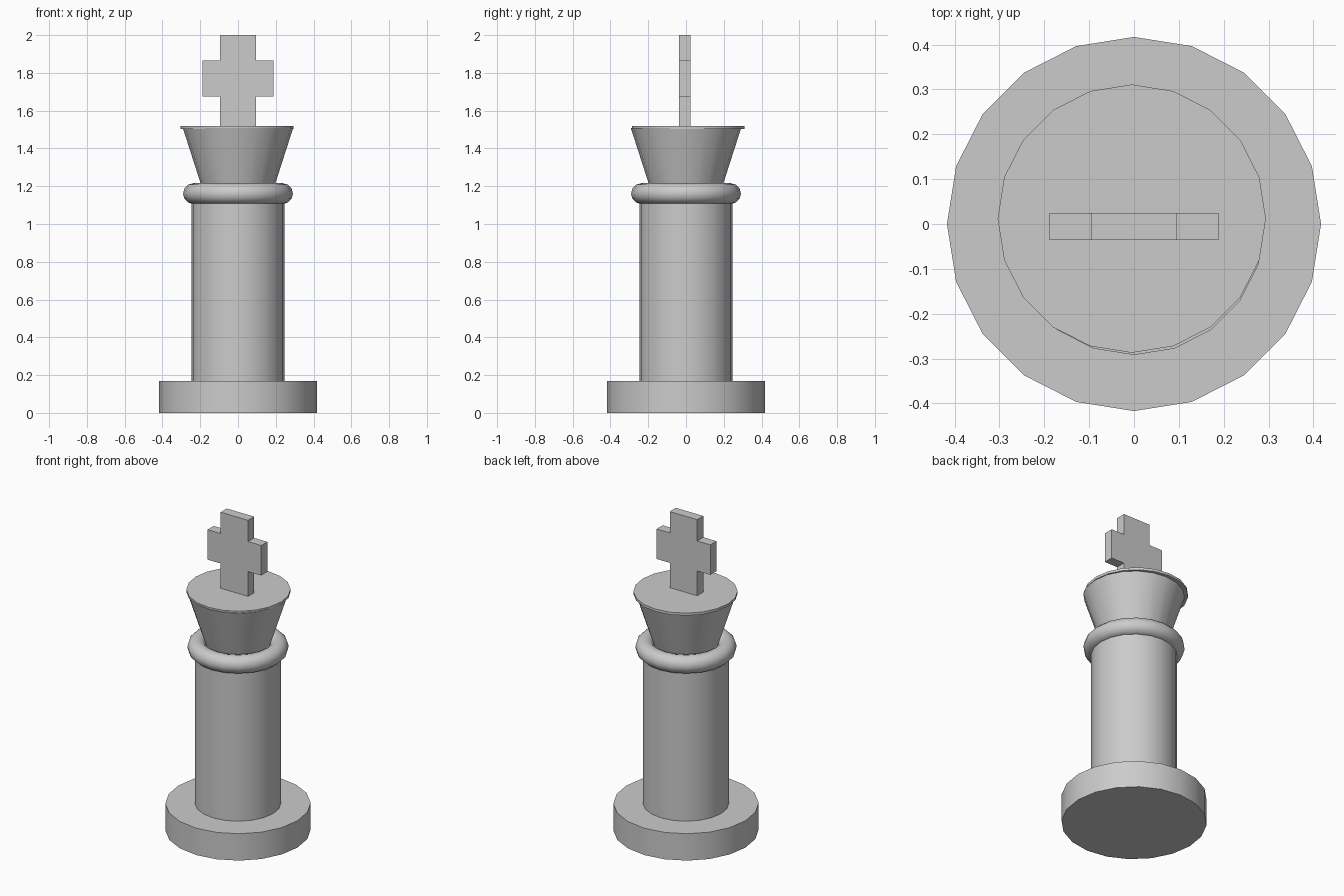
import bpy, bmesh, math

cube = bpy.data.objects.get("Cube")
if cube:
    bpy.data.objects.remove(cube)

SIDES = 20
grey = bpy.data.materials.new("plain grey")
grey.use_nodes = True
colour = (0.6, 0.6, 0.6, 1)
grey.diffuse_color = colour
grey.node_tree.nodes["Principled BSDF"].inputs["Base Color"].default_value = colour


def finish(smooth=True):
    obj = bpy.context.object
    obj.data.materials.append(grey)
    if smooth:
        bpy.ops.object.shade_smooth_by_angle(angle=math.radians(35))
    return obj


def drum(name, bottom_r, top_r, z0, z1, x=0, y=0):
    """Upright cylinder or tapered drum between two heights."""
    bpy.ops.mesh.primitive_cone_add(vertices=SIDES, radius1=bottom_r, radius2=top_r,
                                    depth=z1 - z0, location=(x, y, (z0 + z1) / 2))
    bpy.context.object.name = name
    return finish()


# Foot, shaft, flared head and its slightly offset lid
drum("base", 0.417, 0.417, 0, 0.17)
drum("column", 0.247, 0.247, 0.17, 1.16)
drum("flared_head", 0.18, 0.292, 1.16, 1.508)
drum("lid", 0.299, 0.299, 1.502, 1.518, -0.005, 0.012)

# Rounded collar between shaft and head
bpy.ops.mesh.primitive_torus_add(major_segments=SIDES, minor_segments=12,
                                 major_radius=0.236, minor_radius=0.055,
                                 location=(0, 0, 1.161))
bpy.context.object.name = "collar"
finish().data.polygons.foreach_set("use_smooth", [True] * (SIDES * 12))

# Cross finial: one outline, mirrored and extruded
half = [(0.096, 1.51), (0.096, 1.675), (0.188, 1.675),
        (0.188, 1.865), (0.096, 1.865), (0.096, 2.0)]
outline = half + [(-x, z) for x, z in reversed(half)]
bm = bmesh.new()
face = bm.faces.new([bm.verts.new((x, -0.036, z)) for x, z in outline])
result = bmesh.ops.extrude_face_region(bm, geom=[face])
moved = [v for v in result["geom"] if isinstance(v, bmesh.types.BMVert)]
bmesh.ops.translate(bm, verts=moved, vec=(0, 0.061, 0))
bmesh.ops.recalc_face_normals(bm, faces=bm.faces)
mesh = bpy.data.meshes.new("cross")
bm.to_mesh(mesh)
bm.free()
cross = bpy.data.objects.new("cross", mesh)
bpy.context.collection.objects.link(cross)
mesh.materials.append(grey)
